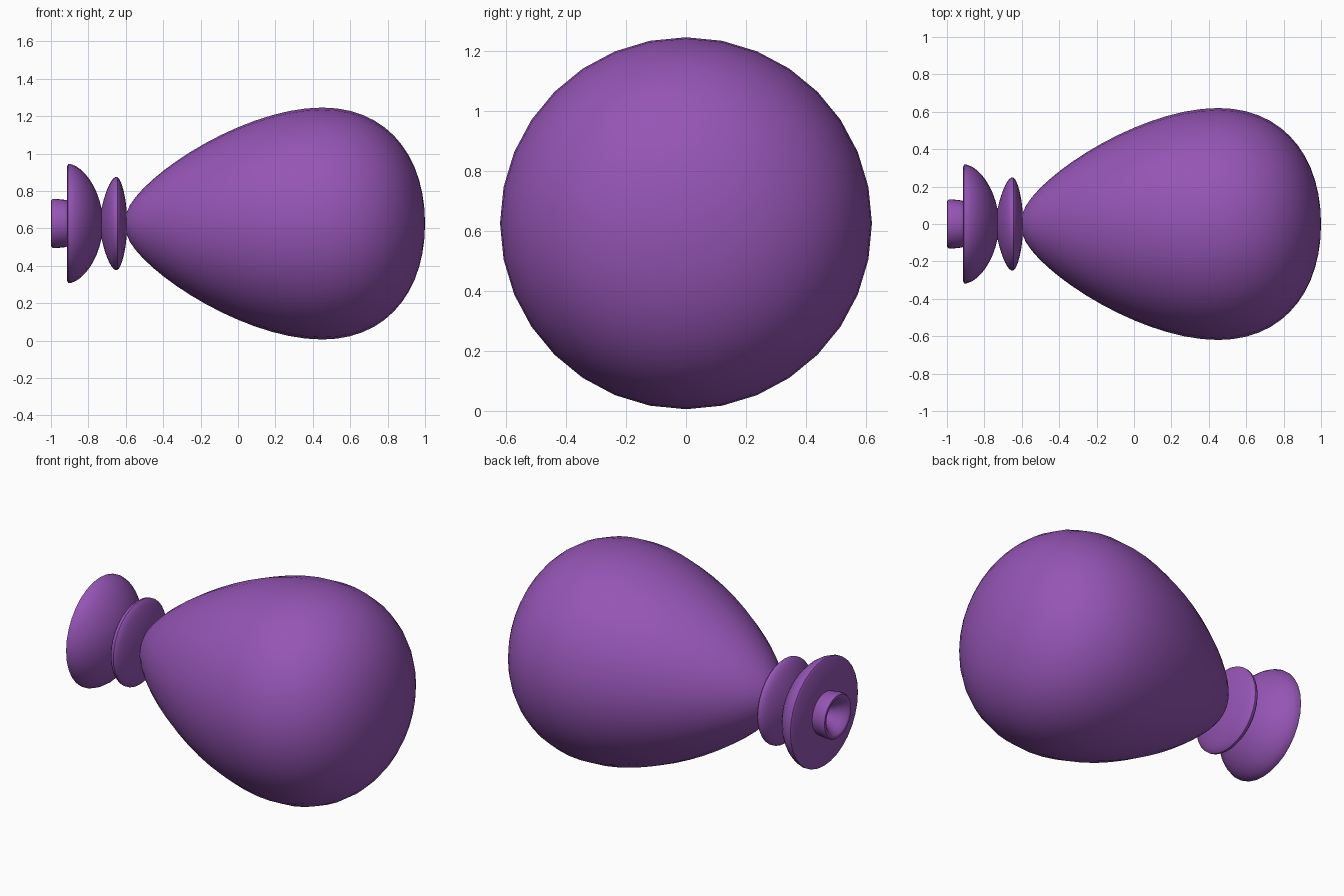
import bpy, bmesh, math
from mathutils import Vector
from mathutils.geometry import interpolate_bezier

if "Cube" in bpy.data.objects:
    bpy.data.objects.remove(bpy.data.objects["Cube"])

AXIS_Z = 0.626
SIDES = 32

purple = bpy.data.materials.new("purple_rubber")
purple.diffuse_color = (0.30, 0.09, 0.46, 1)
purple.use_nodes = True
purple.node_tree.nodes["Principled BSDF"].inputs["Base Color"].default_value = purple.diffuse_color


def curve(p0, h0, h1, p1, n):
    pts = [Vector((*p, 0)) for p in (p0, h0, h1, p1)]
    return [(p.x, p.y) for p in interpolate_bezier(*pts, n)]


def lathe(name, profile, angle=40):
    """Spin an (x, radius) profile around the long axis."""
    bm = bmesh.new()
    verts = [bm.verts.new((x, 0, r)) for x, r in profile]
    edges = [bm.edges.new(pair) for pair in zip(verts, verts[1:])]
    bmesh.ops.spin(bm, geom=verts + edges, cent=(0, 0, 0), axis=(1, 0, 0),
                   angle=math.tau, steps=SIDES, use_duplicate=False)
    bmesh.ops.remove_doubles(bm, verts=bm.verts, dist=1e-4)
    bmesh.ops.recalc_face_normals(bm, faces=bm.faces)
    mesh = bpy.data.meshes.new(name)
    bm.to_mesh(mesh)
    bm.free()
    obj = bpy.data.objects.new(name, mesh)
    obj.location.z = AXIS_Z
    mesh.materials.append(purple)
    bpy.context.collection.objects.link(obj)
    bpy.context.view_layer.objects.active = obj
    obj.select_set(True)
    bpy.ops.object.shade_smooth_by_angle(angle=math.radians(angle))
    obj.select_set(False)


# Inflated body: narrow at the neck, full and blunt at the far end
body = curve((-0.595, 0.06), (-0.54, 0.24), (0.02, 0.62), (0.45, 0.62), 16)
body += curve((0.45, 0.62), (0.80, 0.62), (1.0, 0.36), (1.0, 0), 14)[1:]
lathe("balloon_body", body)

# Knot: thin lens-shaped ring
ring = curve((-0.73, 0.08), (-0.71, 0.17), (-0.68, 0.24), (-0.655, 0.249), 8)
ring += curve((-0.645, 0.249), (-0.625, 0.24), (-0.60, 0.15), (-0.595, 0.06), 8)
lathe("knot_ring", ring)

# Flared skirt behind the knot, with a rounded rim and flat back
skirt = curve((-0.73, 0.08), (-0.75, 0.19), (-0.82, 0.30), (-0.895, 0.318), 9)
skirt += [(-0.908, 0.317), (-0.915, 0.305), (-0.915, 0.12)]
lathe("flared_skirt", skirt)

# Short mouth tube with rounded lip and a tapering hole
tube = [(-0.91, 0.12), (-0.918, 0.125), (-0.93, 0.127), (-0.975, 0.132),
        (-0.99, 0.131), (-0.998, 0.125), (-1.0, 0.115), (-0.995, 0.105),
        (-0.97, 0.085), (-0.93, 0.055), (-0.88, 0.025), (-0.84, 0)]
lathe("mouth_tube", tube)
